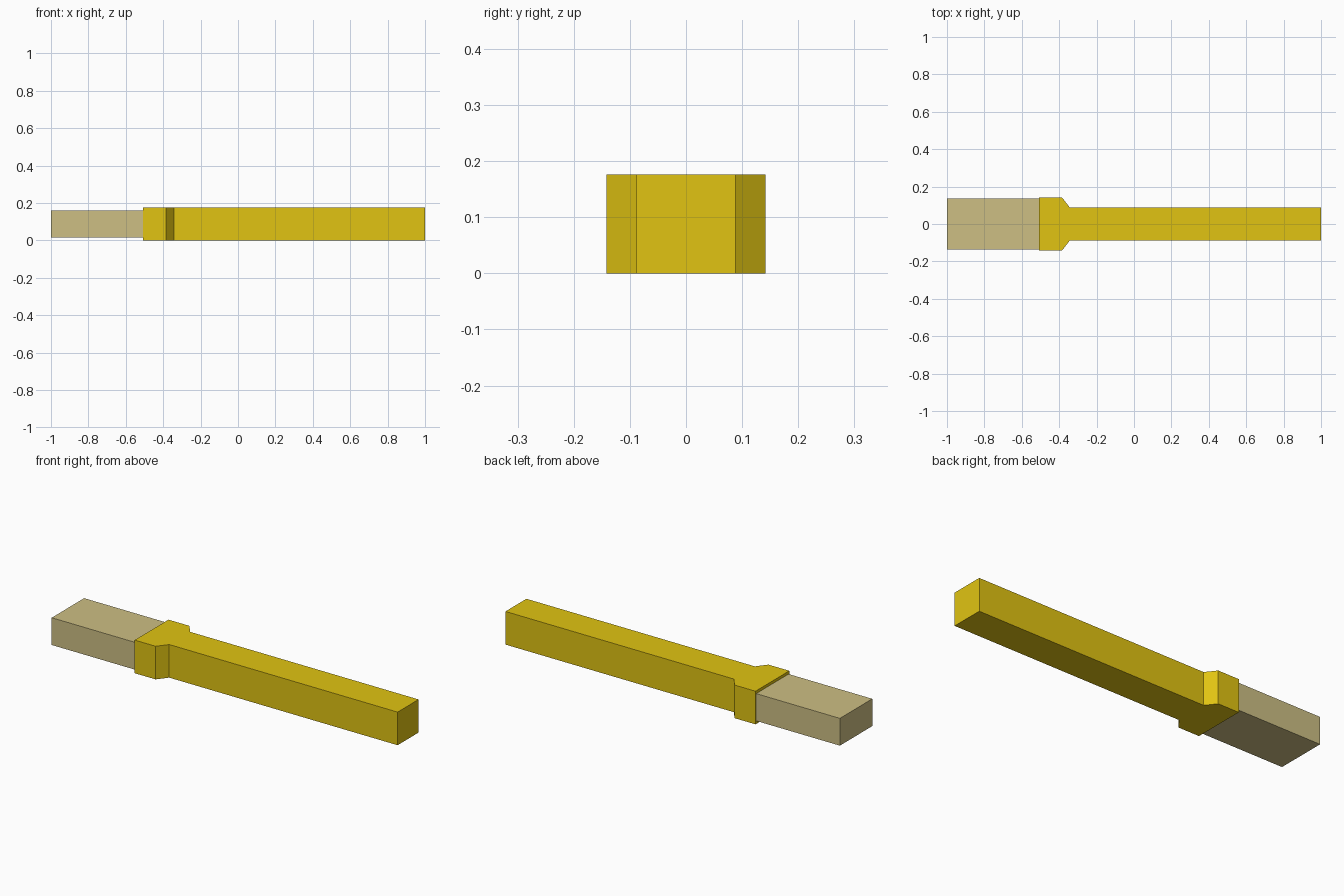
import bpy
import bmesh

default_cube = bpy.data.objects.get("Cube")
if default_cube:
    bpy.data.objects.remove(default_cube, do_unlink=True)


def make_material(name, rgb):
    mat = bpy.data.materials.new(name)
    mat.use_nodes = True
    color = (*rgb, 1.0)
    mat.diffuse_color = color
    mat.node_tree.nodes["Principled BSDF"].inputs["Base Color"].default_value = color
    return mat


def make_prism(name, half_profile, bottom, top, mat):
    """Mirror an (x, half width) profile across y = 0 and extrude it upward."""
    outline = [(x, -y) for x, y in half_profile]
    outline += [(x, y) for x, y in reversed(half_profile)]
    bm = bmesh.new()
    base = bm.faces.new([bm.verts.new((x, y, bottom)) for x, y in outline])
    extruded = bmesh.ops.extrude_face_region(bm, geom=[base], use_keep_orig=True)
    lifted = [g for g in extruded["geom"] if isinstance(g, bmesh.types.BMVert)]
    bmesh.ops.translate(bm, verts=lifted, vec=(0, 0, top - bottom))
    bmesh.ops.recalc_face_normals(bm, faces=bm.faces)
    mesh = bpy.data.meshes.new(name)
    bm.to_mesh(mesh)
    bm.free()
    mesh.materials.append(mat)
    obj = bpy.data.objects.new(name, mesh)
    bpy.context.collection.objects.link(obj)
    return obj


yellow = make_material("golden yellow", (0.75, 0.55, 0.006))
tan = make_material("dull tan", (0.61, 0.52, 0.23))

# Long shaft with a flared collar at its right end
collar_end = -0.508
make_prism("shaft_and_collar",
           [(collar_end, 0.142), (-0.385, 0.142), (-0.343, 0.088), (1.0, 0.088)],
           0.0, 0.176, yellow)

# Slightly smaller block seated against the collar
make_prism("end_block", [(-1.0, 0.136), (collar_end, 0.136)], 0.016, 0.161, tan)
